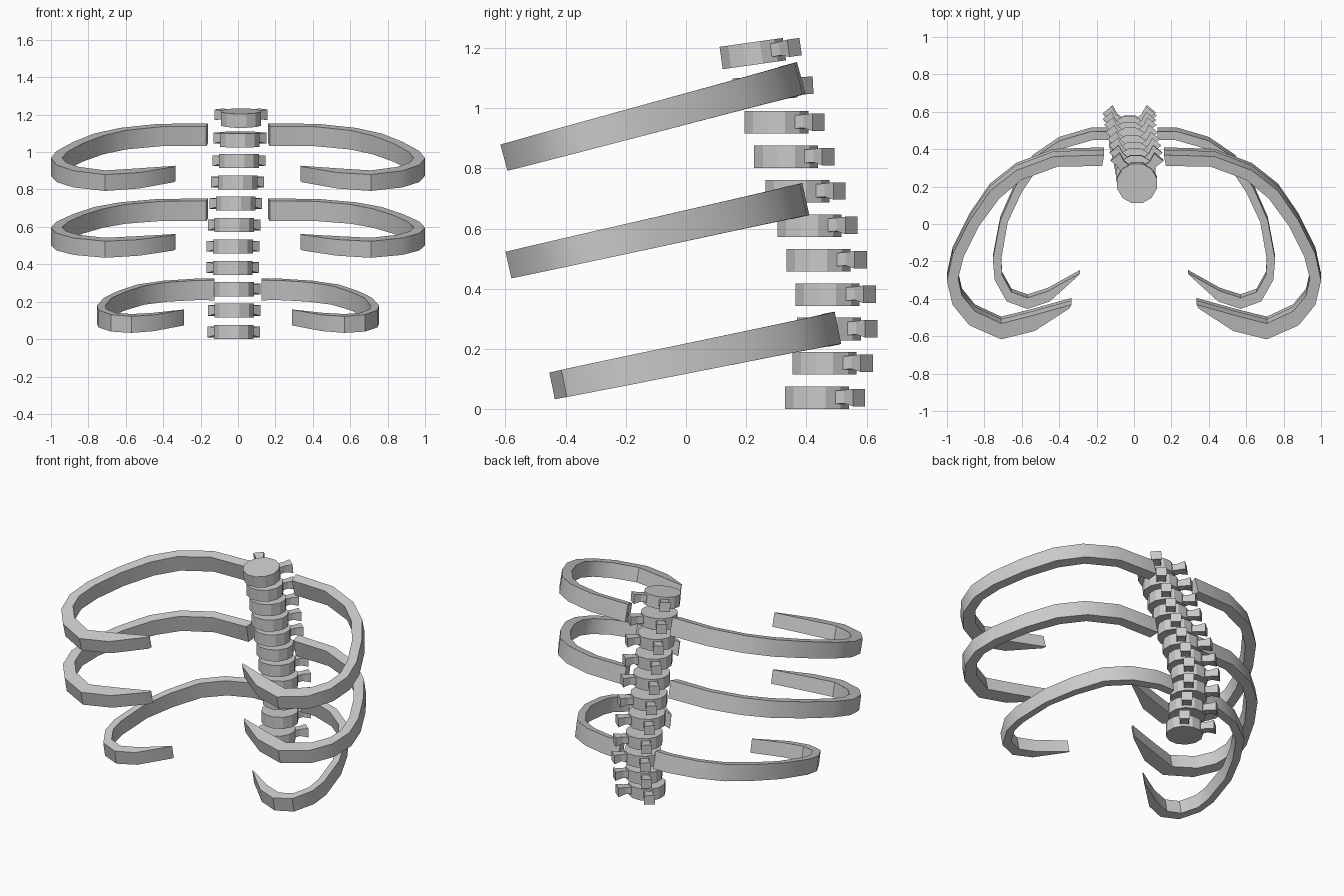
import bpy, bmesh, math
from mathutils import Vector, Matrix

if "Cube" in bpy.data.objects:
    bpy.data.objects.remove(bpy.data.objects["Cube"])


def make_object(name, bm, smooth=False):
    bmesh.ops.recalc_face_normals(bm, faces=bm.faces)
    me = bpy.data.meshes.new(name)
    bm.to_mesh(me)
    bm.free()
    ob = bpy.data.objects.new(name, me)
    bpy.context.collection.objects.link(ob)
    if smooth:
        bpy.context.view_layer.objects.active = ob
        ob.select_set(True)
        bpy.ops.object.shade_smooth_by_angle(angle=math.radians(32))
        ob.select_set(False)
    return ob


def loft(bm, rings):
    # skin four-cornered sections and cap both ends
    vs = [[bm.verts.new(p) for p in ring] for ring in rings]
    for a, b in zip(vs, vs[1:]):
        for i in range(4):
            j = (i + 1) % 4
            bm.faces.new((a[i], a[j], b[j], b[i]))
    bm.faces.new(vs[0])
    bm.faces.new(vs[-1])


# Vertebrae: twelve-sided disc with two flared processes at the back
def vertebra(name, loc, tilt):
    bm = bmesh.new()
    bmesh.ops.create_cone(bm, cap_ends=True, segments=12, radius1=0.11, radius2=0.11,
                          depth=0.075, matrix=Matrix.Rotation(math.radians(15), 4, 'Z'))
    for s in (-1, 1):
        d = Vector((s * 0.64, 0.77, 0))
        w = Vector((0.77, -s * 0.64, 0))
        rings = []
        for r, hw, z0, z1 in ((0.08, 0.032, -0.022, 0.022), (0.135, 0.022, -0.018, 0.026),
                              (0.182, 0.032, -0.028, 0.03)):
            rings.append([d * r + w * (k * hw) + Vector((0, 0, z))
                          for k, z in ((-1, z0), (1, z0), (1, z1), (-1, z1))])
        loft(bm, rings)
    ob = make_object(name, bm)
    ob.location = loc
    ob.rotation_euler.x = math.radians(tilt)


xs = (-.023, -.02, -.022, -.028, -.027, -.02, -.012, -.002, .005, .01, .016)
ys = (.435, .46, .475, .47, .44, .41, .37, .333, .30, .262, .222)
for i, (x, y) in enumerate(zip(xs, ys)):
    vertebra(f"vertebra_{i + 1}", (x, y, 0.0378 + 0.1144 * i), {10: 8, 9: 3}.get(i, 0))


# Ribs: flat bands following an outer and inner outline in a sloping plane
def rib(name, side, outer, inner, z0, slope, dy=0.0):
    bm = bmesh.new()
    n = Vector((0, -slope, 1)).normalized()
    last = len(outer) - 1
    rings = []
    for i, (o, q) in enumerate(zip(outer, inner)):
        h = 0.055 - 0.012 * i / last
        a, b = (Vector((side * p[0], p[1] + dy, z0 + slope * (p[1] + dy))) for p in (o, q))
        rings.append((a - n * h, b - n * h, b + n * h, a + n * h))
    loft(bm, rings)
    make_object(name, bm, smooth=True)


big_outer = ((.16, .383), (.43, .375), (.63, .30), (.77, .19), (.88, .03), (.97, -.15),
             (1.0, -.29), (.97, -.42), (.88, -.53), (.71, -.605), (.53, -.56), (.345, -.44))
big_inner = ((.17, .325), (.41, .32), (.60, .25), (.72, .15), (.83, .0), (.91, -.16),
             (.94, -.28), (.92, -.37), (.85, -.455), (.71, -.52), (.55, -.48), (.335, -.42))
low_outer = ((.125, .505), (.23, .505), (.40, .455), (.54, .36), (.64, .20), (.715, .03),
             (.755, -.18), (.745, -.29), (.68, -.405), (.57, -.445), (.45, -.405), (.295, -.265))
low_inner = ((.125, .46), (.22, .46), (.375, .415), (.50, .33), (.60, .18), (.675, .02),
             (.71, -.18), (.705, -.265), (.655, -.355), (.57, -.385), (.46, -.35), (.29, -.255))

for side, label in ((1, "right"), (-1, "left")):
    rib(f"upper_rib_{label}", side, big_outer, big_inner, 0.998, 0.268)
    rib(f"middle_rib_{label}", side, big_outer, big_inner, 0.61, 0.222, 0.015)
    rib(f"lower_rib_{label}", side, low_outer, low_inner, 0.168, 0.203)
